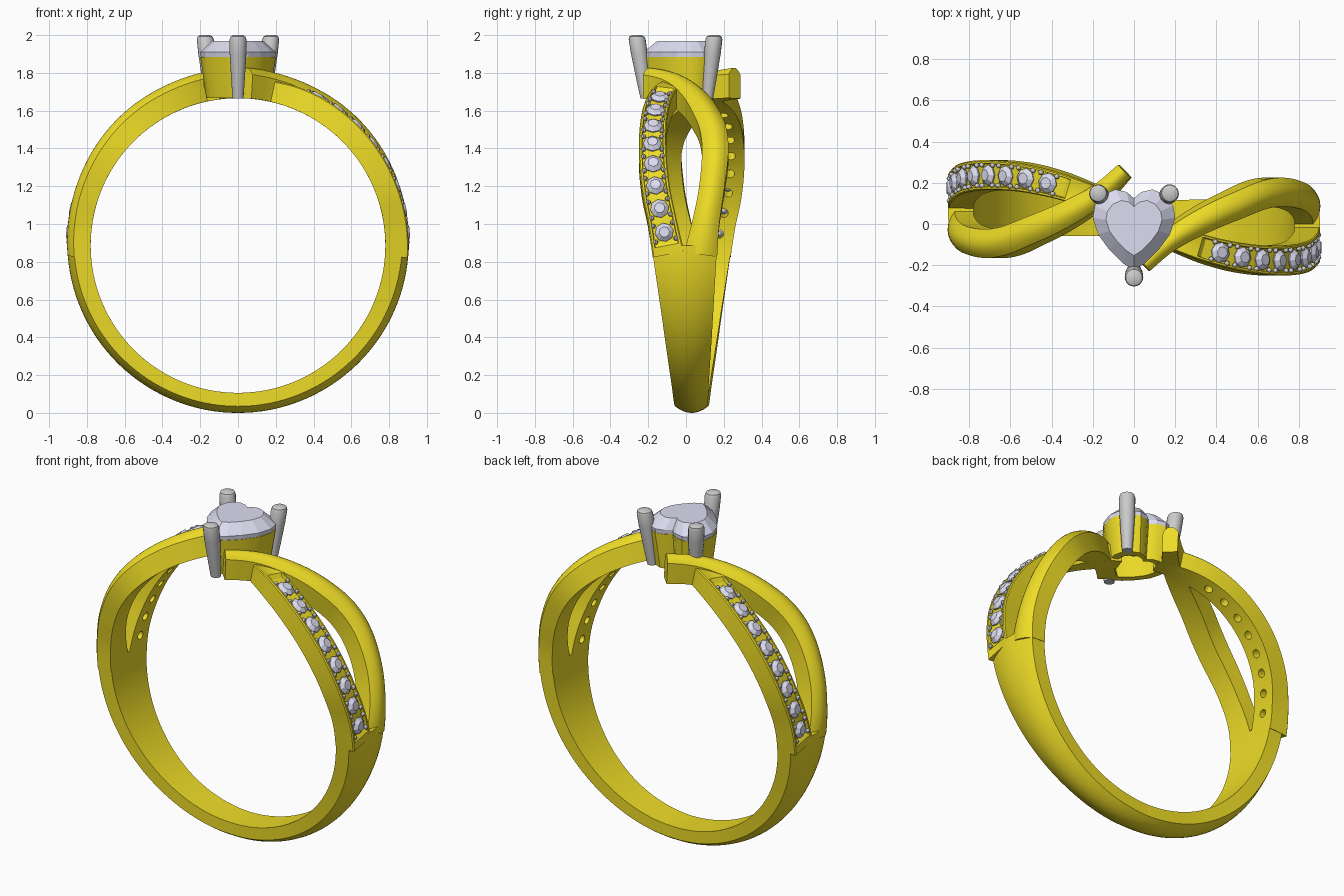
import bpy, bmesh, math
from mathutils import Vector, Matrix

if "Cube" in bpy.data.objects:
    bpy.data.objects.remove(bpy.data.objects["Cube"])

CZ, RI = 0.886, 0.78                       # ring centre height, finger radius
HALF_TURN = (Matrix.Translation((0, 0.03, 0)) @ Matrix.Rotation(math.pi, 4, 'Z')
             @ Matrix.Translation((0, -0.03, 0)))


def material(name, rgb):
    m = bpy.data.materials.new(name)
    m.diffuse_color = (*rgb, 1)
    m.use_nodes = True
    m.node_tree.nodes["Principled BSDF"].inputs["Base Color"].default_value = m.diffuse_color
    return m


GOLD = material("gold", (0.86, 0.72, 0.02))
STONE = material("stone", (0.72, 0.72, 0.88))


def finish(name, bm, mat=None, smooth=True):
    bmesh.ops.recalc_face_normals(bm, faces=bm.faces)
    me = bpy.data.meshes.new(name)
    bm.to_mesh(me)
    bm.free()
    ob = bpy.data.objects.new(name, me)
    bpy.context.collection.objects.link(ob)
    if mat:
        me.materials.append(mat)
    if smooth:
        bpy.ops.object.select_all(action='DESELECT')
        ob.select_set(True)
        bpy.context.view_layer.objects.active = ob
        bpy.ops.object.shade_smooth_by_angle(angle=math.radians(32))
    return ob


def loft(bm, rings, closed=False):
    """Skin a list of point rings; cap the ends unless closed on itself."""
    vr = [[bm.verts.new(p) for p in ring] for ring in rings]
    n = len(vr[0])
    for a, b in zip(vr, vr[1:] + ([vr[0]] if closed else [])):
        for i in range(n):
            j = (i + 1) % n
            bm.faces.new((a[i], a[j], b[j], b[i]))
    if not closed:
        bm.faces.new(vr[0])
        bm.faces.new(vr[-1])


def curve(table, x):
    """Smooth interpolation of table rows (x, values...)."""
    i = 0
    while i < len(table) - 2 and x > table[i + 1][0]:
        i += 1
    a, b = table[i], table[i + 1]
    p, q = table[max(i - 1, 0)], table[min(i + 2, len(table) - 1)]
    h = b[0] - a[0]
    t = (x - a[0]) / h
    out = []
    for k in range(1, len(a)):
        m0 = (b[k] - p[k]) / (b[0] - p[0]) * h
        m1 = (q[k] - a[k]) / (q[0] - a[0]) * h
        out.append((2*t**3 - 3*t*t + 1) * a[k] + (t**3 - 2*t*t + t) * m0
                   + (3*t*t - 2*t**3) * b[k] + (t**3 - t*t) * m1)
    return out


def frame(table, deg):
    """Radial and sideways directions of a strand at an angle."""
    f = math.radians(deg)
    lo, hi = max(deg - 1, table[0][0]), min(deg + 1, table[-1][0])
    slope = (curve(table, hi)[0] - curve(table, lo)[0]) / math.radians(hi - lo)
    r = Vector((math.cos(f), 0, math.sin(f)))
    t = Vector((-0.85 * math.sin(f), slope, 0.85 * math.cos(f)))
    return r, t.cross(r).normalized()


def place(table, deg, u, rad):
    c, hw, ro = curve(table, deg)
    r, s = frame(table, deg)
    return Vector((0, c, CZ)) + r * rad + s * (u * hw)


def dome(deg, ro):
    top = [(i / 5, ro - 0.035 * (i / 5) ** 2) for i in range(-5, 6)]
    return [(-1, RI)] + top + [(1, RI)]


def channel(deg, ro):
    d = 0.018 if 0 < deg < 68 else 0.001
    return [(-1, RI), (-1, ro - 0.006), (-0.92, ro), (-0.78, ro), (-0.74, ro - d),
            (0.74, ro - d), (0.78, ro), (0.92, ro), (1, ro - 0.006), (1, RI)]


def strand(name, table, profile, steps):
    bm = bmesh.new()
    a, b = table[0][0], table[-1][0]
    rings = []
    for i in range(steps + 1):
        deg = a + (b - a) * i / steps
        ro = curve(table, deg)[2]
        rings.append([place(table, deg, u, rad) for u, rad in profile(deg, ro)])
    loft(bm, rings)
    return finish(name, bm, GOLD)


# Band tables: angle, y centre, half width, outer radius
SHANK = [(-90, .03, .087, .886), (-60, .022, .098, .888), (-30, .01, .13, .895), (0, -.008, .173, .904)]
PLAIN = [(-3, .078, .088, .904), (8, .105, .072, .907), (20, .135, .067, .912), (35, .155, .07, .92),
         (45, .14, .07, .925), (55, .093, .068, .928), (65, .035, .064, .93), (75, -.042, .056, .934),
         (81, -.11, .048, .938), (87, -.197, .043, .942)]
PAVE = [(-3, -.093, .085, .903), (8, -.125, .077, .902), (20, -.16, .075, .9), (35, -.177, .073, .9),
        (50, -.168, .069, .9), (62, -.138, .065, .9), (72, -.095, .06, .895), (84, -.03, .05, .88)]
halves = [strand("shank_half", SHANK, dome, 32),
          strand("plain_strand", PLAIN, dome, 48)]
pave = strand("pave_strand", PAVE, channel, 58)
halves.append(pave)

# Drilled holes beneath the small stones
stone_angles = [4.5 + 8.2 * i for i in range(8)]


def disc(table, deg, radius, rad, n):
    r, s = frame(table, deg)
    t = r.cross(s)
    o = place(table, deg, 0, rad)
    return [o + (s * math.cos(k * math.tau / n) + t * math.sin(k * math.tau / n)) * radius
            for k in range(n)]


bm = bmesh.new()
for deg in stone_angles:
    loft(bm, [disc(PAVE, deg, .024, rad, 12) for rad in (.74, .95)])
cutter = finish("hole_cutter", bm, GOLD, False)
cutter.hide_render = True
mod = pave.modifiers.new("holes", 'BOOLEAN')
mod.operation, mod.solver, mod.object = 'DIFFERENCE', 'EXACT', cutter
bpy.context.view_layer.objects.active = pave
bpy.ops.object.modifier_apply(modifier=mod.name)
bpy.data.objects.remove(cutter)

# Small faceted stones and their holding beads
bm = bmesh.new()
for deg in stone_angles:
    loft(bm, [disc(PAVE, deg, rr, rad, 8) for rr, rad in
              ((.012, .85), (.05, .887), (.05, .893), (.028, .912))])
halves.append(finish("small_stones", bm, STONE, False))
bm = bmesh.new()
for deg in stone_angles:
    for off in (-2.7, 2.7):
        for u in (-.68, .68):
            bmesh.ops.create_uvsphere(bm, u_segments=8, v_segments=6, radius=.013,
                                      matrix=Matrix.Translation(place(PAVE, deg + off, u, .897)))
halves.append(finish("stone_beads", bm))

# The other half of the ring is the same, turned half way round
for ob in halves:
    twin = ob.copy()
    twin.name = ob.name + "_turned"
    bpy.context.collection.objects.link(twin)
    twin.matrix_world = HALF_TURN

# Heart outline: right side, mirrored to the left
right = [(0, .125), (.035, .155), (.09, .168), (.15, .142), (.19, .09), (.2, .03),
         (.175, -.05), (.12, -.125), (.055, -.19), (0, -.225)]
outline = right + [(-x, y) for x, y in right[-2:0:-1]]


def heart(scale, z):
    return [Vector((x * scale, y * scale, z)) for x, y in outline]


bm = bmesh.new()
loft(bm, [heart(.84, 1.667), heart(1.0, 1.885), heart(.9, 1.885), heart(.62, 1.667)], closed=True)
finish("heart_cup", bm, GOLD)

bm = bmesh.new()
loft(bm, [heart(.06, 1.74), heart(.98, 1.88), heart(1.0, 1.91), heart(.68, 1.968)])
finish("heart_stone", bm, STONE, False)

# Three rounded claws
bm = bmesh.new()
for base, tip in (((0, -.212, 1.665), (0, -.262, 2)),
                  ((.145, .115, 1.665), (.175, .15, 2)),
                  ((-.145, .115, 1.665), (-.175, .15, 2))):
    base, tip = Vector(base), Vector(tip)
    rings = []
    for t, r in ((0, .029), (.3, .036), (.7, .044), (.93, .045), (.975, .04), (1, .024)):
        o = base.lerp(tip, t)
        rings.append([o + Vector((math.cos(k * math.tau / 20) * r, math.sin(k * math.tau / 20) * r, 0))
                      for k in range(20)])
    loft(bm, rings)
finish("claws", bm)
